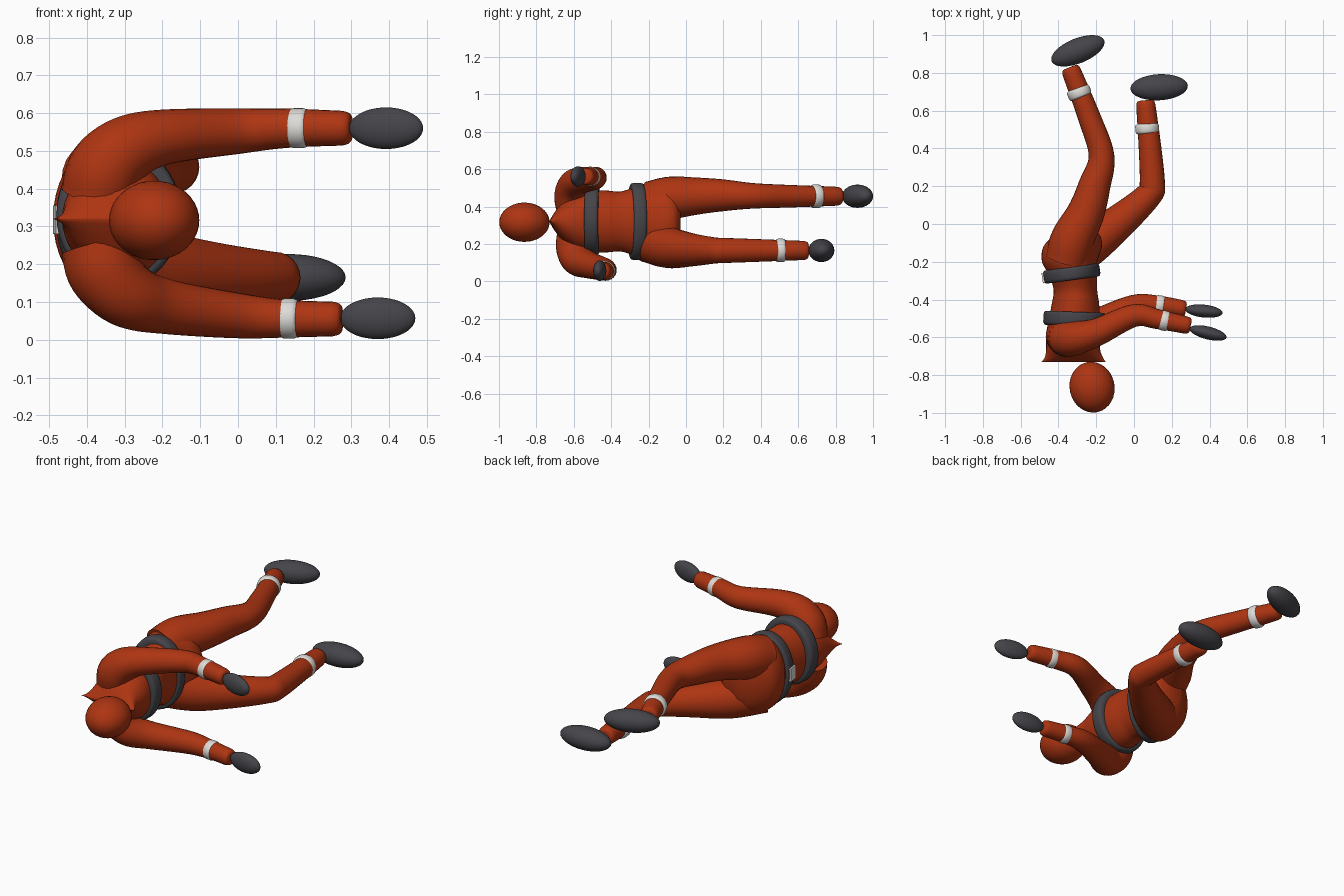
import bpy, bmesh, math
from mathutils import Vector, Matrix

if "Cube" in bpy.data.objects:
    bpy.data.objects.remove(bpy.data.objects["Cube"])


def material(name, rgb):
    m = bpy.data.materials.new(name)
    m.diffuse_color = (*rgb, 1)
    m.use_nodes = True
    m.node_tree.nodes["Principled BSDF"].inputs["Base Color"].default_value = m.diffuse_color
    return m


RED = material("rust red", (0.42, 0.035, 0.006))
GREY = material("dark grey", (0.06, 0.058, 0.068))
WHITE = material("off white", (0.72, 0.71, 0.68))


def skin(name, rings, mat, angle=50):
    """Join a list of equal vertex rings into a closed smooth surface."""
    bm = bmesh.new()
    loops = [[bm.verts.new(p) for p in ring] for ring in rings]
    n = len(loops[0])
    for a, b in zip(loops, loops[1:]):
        for i in range(n):
            j = (i + 1) % n
            bm.faces.new((a[i], a[j], b[j], b[i]))
    bm.faces.new(loops[0])
    bm.faces.new(loops[-1])
    bmesh.ops.recalc_face_normals(bm, faces=bm.faces)
    me = bpy.data.meshes.new(name)
    bm.to_mesh(me)
    bm.free()
    me.materials.append(mat)
    ob = bpy.data.objects.new(name, me)
    bpy.context.collection.objects.link(ob)
    smooth(ob, angle)
    return ob


def smooth(ob, angle=50):
    bpy.ops.object.select_all(action='DESELECT')
    ob.select_set(True)
    bpy.context.view_layer.objects.active = ob
    bpy.ops.object.shade_smooth_by_angle(angle=math.radians(angle))


def spline(keys, steps=6):
    """Catmull-Rom resampling of tuples of any length."""
    ks = [Vector(k) for k in keys]
    ks = [2 * ks[0] - ks[1]] + ks + [2 * ks[-1] - ks[-2]]
    out = []
    for a, b, c, d in zip(ks, ks[1:], ks[2:], ks[3:]):
        for s in range(steps):
            t = s / steps
            out.append(0.5 * (2 * b + (c - a) * t + (2 * a - 5 * b + 4 * c - d) * t * t
                              + (3 * b - a - 3 * c + d) * t ** 3))
    return out + [ks[-2]]


def limb(name, keys, mat=RED, n=24):
    """Tube along keys (x, y, z, radius) with a rounded far end."""
    pts = spline(keys)
    centres = [Vector(p[:3]) for p in pts]
    radii = [p[3] for p in pts]
    end = (centres[-1] - centres[-2]).normalized()
    tip, r = centres[-1], radii[-1]
    centres[-1] = tip - end * 0.02
    for back, k in ((0.008, 0.92), (0.002, 0.78), (0.0, 0.6)):
        centres.append(tip - end * back)
        radii.append(r * k)
    rings = []
    for i, (c, r) in enumerate(zip(centres, radii)):
        t = (centres[min(i + 1, len(centres) - 1)] - centres[max(i - 1, 0)]).normalized()
        u = Vector((0, 0, 1)).cross(t).normalized()
        v = t.cross(u)
        rings.append([c + r * (math.cos(a) * u + math.sin(a) * v)
                      for a in (2 * math.pi * k / n for k in range(n))])
    return skin(name, rings, mat)


def band(name, centre, radii, half, turn, mat, n=40):
    """Rounded flat band; its axis is y turned about z."""
    rot = Matrix.Rotation(math.radians(turn), 3, 'Z')
    rings = []
    for y, inset in ((-1, 0.03), (-1, 0.012), (-0.85, 0.004), (-0.5, 0),
                     (0.5, 0), (0.85, 0.004), (1, 0.012), (1, 0.03)):
        rings.append([Vector(centre) + rot @ Vector((
            (radii[0] - inset) * math.cos(a), y * half, (radii[1] - inset) * math.sin(a)))
            for a in (2 * math.pi * k / n for k in range(n))])
    return skin(name, rings, mat, 60)


def ellipsoid(name, centre, radii, turn, mat):
    bpy.ops.mesh.primitive_uv_sphere_add(segments=32, ring_count=20, location=centre,
                                         rotation=(0, 0, math.radians(turn)))
    ob = bpy.context.object
    ob.name = name
    ob.scale = radii
    ob.data.materials.append(mat)
    smooth(ob, 180)
    return ob


# Torso: sections (y, back x, front x, half width), pinched to a ridge at the neck
sections = [(-0.73, -0.49, -0.15, 0.003), (-0.705, -0.472, -0.165, 0.045),
            (-0.66, -0.465, -0.18, 0.10), (-0.58, -0.465, -0.175, 0.15),
            (-0.50, -0.45, -0.18, 0.165), (-0.42, -0.435, -0.185, 0.165),
            (-0.35, -0.425, -0.195, 0.16), (-0.27, -0.45, -0.195, 0.185),
            (-0.20, -0.487, -0.195, 0.205), (-0.12, -0.48, -0.17, 0.205),
            (-0.06, -0.42, -0.18, 0.17), (-0.03, -0.36, -0.22, 0.10)]
torso = []
for y, x0, x1, hz in spline(sections, 4):
    torso.append([Vector(((x0 + x1) / 2 + (x1 - x0) / 2 * math.cos(a), y,
                          0.32 + hz * math.sin(a)))
                  for a in (2 * math.pi * k / 40 for k in range(40))])
skin("torso", torso, RED)

# Head
ellipsoid("head", (-0.222, -0.864, 0.316), (0.119, 0.135, 0.105), 12, RED)

# Arms, reaching forward (+x)
limb("upper_arm", [(-0.37, -0.59, 0.38, 0.10), (-0.35, -0.605, 0.45, 0.10),
                   (-0.29, -0.60, 0.507, 0.088), (-0.19, -0.57, 0.537, 0.073),
                   (0.0, -0.485, 0.552, 0.06), (0.13, -0.505, 0.56, 0.052),
                   (0.30, -0.54, 0.56, 0.045)])
limb("lower_arm", [(-0.37, -0.59, 0.25, 0.10), (-0.35, -0.595, 0.18, 0.10),
                   (-0.29, -0.58, 0.118, 0.088), (-0.19, -0.52, 0.088, 0.073),
                   (0.0, -0.435, 0.064, 0.06), (0.13, -0.43, 0.056, 0.05),
                   (0.275, -0.452, 0.055, 0.045)])
ellipsoid("upper_hand", (0.392, -0.577, 0.56), (0.101, 0.034, 0.055), -14, GREY)
ellipsoid("lower_hand", (0.37, -0.461, 0.057), (0.10, 0.034, 0.055), -6, GREY)

# Legs, both bent at the knee
limb("upper_leg", [(-0.355, -0.19, 0.42, 0.115), (-0.325, -0.08, 0.445, 0.115),
                   (-0.255, 0.06, 0.456, 0.099), (-0.21, 0.2, 0.46, 0.085),
                   (-0.172, 0.36, 0.457, 0.068), (-0.235, 0.56, 0.455, 0.06),
                   (-0.34, 0.83, 0.455, 0.05)])
limb("lower_leg", [(-0.355, -0.20, 0.215, 0.115), (-0.21, -0.09, 0.18, 0.11),
                   (-0.05, 0.035, 0.168, 0.088), (0.08, 0.155, 0.165, 0.07),
                   (0.097, 0.21, 0.165, 0.067), (0.085, 0.40, 0.165, 0.06),
                   (0.06, 0.655, 0.165, 0.05)])
ellipsoid("upper_foot", (-0.297, 0.917, 0.455), (0.15, 0.066, 0.062), 22, GREY)
ellipsoid("lower_foot", (0.133, 0.724, 0.165), (0.152, 0.069, 0.062), 3, GREY)

# White cuffs at wrists and ankles
for name, c, r, half, turn in (
        ("upper_wrist_cuff", (0.16, -0.512, 0.56), 0.053, 0.027, 78),
        ("lower_wrist_cuff", (0.135, -0.431, 0.056), 0.053, 0.026, 82),
        ("upper_ankle_cuff", (-0.29, 0.695, 0.455), 0.063, 0.027, 21),
        ("lower_ankle_cuff", (0.07, 0.505, 0.165), 0.063, 0.027, 4)):
    band(name, c, (r, r), half, turn, WHITE)

# Chest strap, waist belt and the plate on its back
band("chest_strap", (-0.315, -0.502, 0.33), (0.165, 0.19), 0.037, -2, GREY)
band("waist_belt", (-0.33, -0.262, 0.32), (0.151, 0.207), 0.035, 8, GREY)
bpy.ops.mesh.primitive_cube_add(size=1, location=(-0.48, -0.286, 0.318),
                                rotation=(0, 0, math.radians(8)))
plate = bpy.context.object
plate.name = "back_plate"
plate.scale = (0.012, 0.055, 0.075)
plate.data.materials.append(WHITE)
